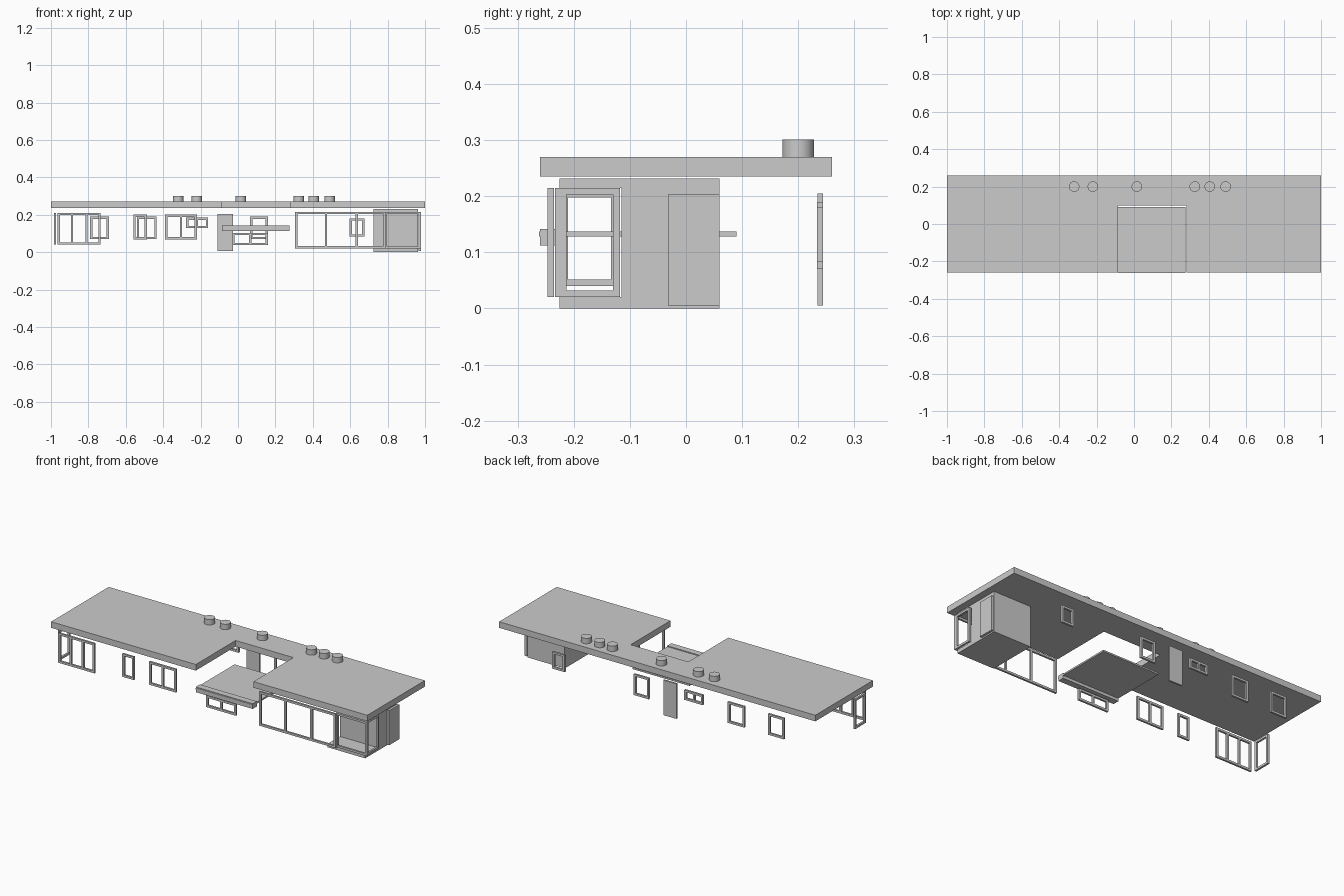
import bpy, bmesh
from mathutils import Vector

if "Cube" in bpy.data.objects:
    bpy.data.objects.remove(bpy.data.objects["Cube"], do_unlink=True)

grey = bpy.data.materials.new("plain_grey")
grey.use_nodes = True
COLOR = (0.6, 0.6, 0.6, 1)
grey.diffuse_color = COLOR
grey.node_tree.nodes["Principled BSDF"].inputs["Base Color"].default_value = COLOR


def add_box(bm, lo, hi):
    lo, hi = Vector(lo), Vector(hi)
    made = bmesh.ops.create_cube(bm, size=1)["verts"]
    for v in made:
        v.co = (lo + hi) / 2 + Vector(a * b for a, b in zip(v.co, hi - lo))


def finish(bm, name):
    mesh = bpy.data.meshes.new(name)
    bm.to_mesh(mesh)
    bm.free()
    mesh.materials.append(grey)
    obj = bpy.data.objects.new(name, mesh)
    bpy.context.collection.objects.link(obj)
    return obj


def box(name, lo, hi):
    bm = bmesh.new()
    add_box(bm, lo, hi)
    return finish(bm, name)


def window(name, a, b, z0, z1, at, mullions=(), side=False, t=0.012, depth=0.011):
    """Open frame from a to b along a wall, with upright mullions."""
    bm = bmesh.new()

    def bar(p, q, r, s):
        if side:
            add_box(bm, (at - depth / 2, p, r), (at + depth / 2, q, s))
        else:
            add_box(bm, (p, at - depth / 2, r), (q, at + depth / 2, s))

    bar(a, b, z0, z0 + t)
    bar(a, b, z1 - t, z1)
    for m in (a + t / 2, *mullions, b - t / 2):
        bar(m - t / 2, m + t / 2, z0 + t, z1 - t)
    return finish(bm, name)


# Flat roof with an entrance notch
bm = bmesh.new()
outline = [(-1, -.26), (-.085, -.26), (-.085, .1), (.28, .1),
           (.28, -.26), (1, -.26), (1, .26), (-1, .26)]
face = bm.faces.new([bm.verts.new((x, y, .235)) for x, y in outline])
top = bmesh.ops.extrude_face_region(bm, geom=[face])["geom"]
for v in top:
    if isinstance(v, bmesh.types.BMVert):
        v.co.z = .27
bmesh.ops.recalc_face_normals(bm, faces=bm.faces)
finish(bm, "roof")

# Round roof vents
for i, x in enumerate((-.32, -.22, .015, .325, .405, .49)):
    bpy.ops.mesh.primitive_cylinder_add(vertices=32, radius=.028, depth=.031,
                                        location=(x, .2, .2855))
    vent = bpy.context.object
    vent.name = f"roof_vent_{i + 1}"
    vent.data.materials.append(grey)
    bpy.ops.object.shade_smooth_by_angle()

# Low canopy with a front beam
box("canopy", (-.085, -.262, .128), (.275, .09, .137))
box("canopy_beam", (-.085, -.26, .112), (.275, -.223, .142))

# Corner room: floor, ceiling, solid core and side door
box("room_floor", (.725, -.225, 0), (.962, .06, .02))
box("room_ceiling", (.725, -.225, .215), (.962, .06, .232))
box("room_core", (.725, -.115, .02), (.962, .06, .215))
box("side_door", (.965, -.032, .005), (.978, .06, .203))

# Front windows
FRONT = -.241
window("front_corner_window", -.965, -.735, .04, .21, FRONT, (-.887, -.81))
window("front_narrow_window", -.56, -.487, .068, .2, FRONT)
window("front_double_window", -.39, -.22, .068, .2, FRONT, (-.305,))
window("front_low_window", -.03, .16, .037, .103, FRONT, (.065,))
window("front_glazing", .305, .79, .02, .215, FRONT, (.47, .635))
window("front_end_glazing", .782, .978, .02, .215, -.228)

# Side windows at both ends
window("left_side_window", -.225, -.118, .02, .215, .97, side=True)
window("right_side_window", -.222, -.122, .04, .21, -.979, side=True)

# Back windows and door
BACK = .239
window("back_window_1", -.79, -.69, .07, .19, BACK)
window("back_window_2", -.54, -.435, .07, .19, BACK)
window("back_small_window", -.277, -.16, .128, .185, BACK, (-.22,))
window("back_window_3", .065, .16, .07, .19, BACK)
window("back_window_4", .597, .675, .083, .18, BACK)
box("back_door", (-.11, .234, .005), (-.027, .244, .205))
